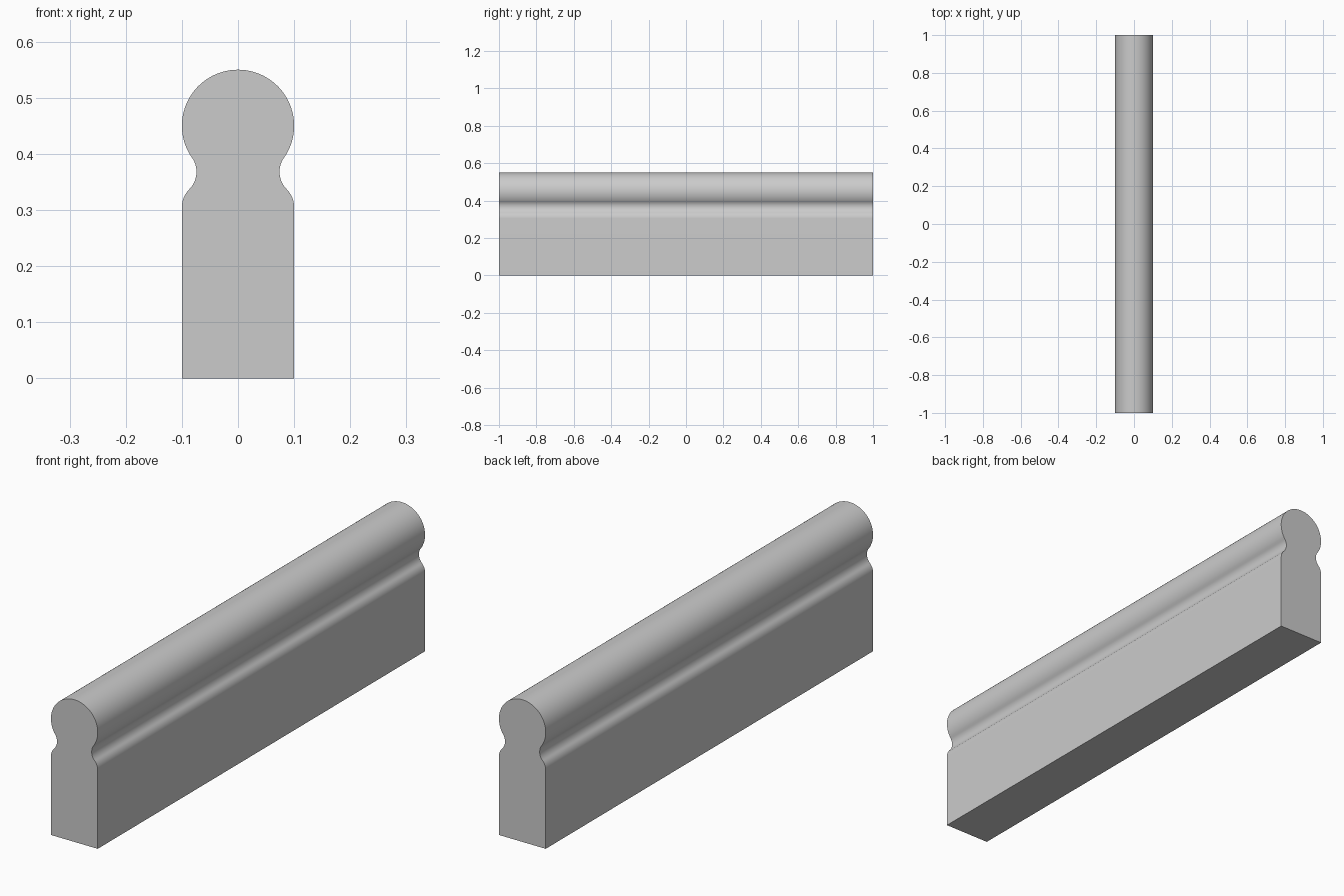
import bpy, bmesh
from math import radians, sin, cos

cube = bpy.data.objects.get("Cube")
if cube:
    bpy.data.objects.remove(cube, do_unlink=True)

grey = bpy.data.materials.new("plain grey")
grey.use_nodes = True
colour = (0.6, 0.6, 0.6, 1)
grey.diffuse_color = colour
grey.node_tree.nodes["Principled BSDF"].inputs["Base Color"].default_value = colour


def arc(cx, cz, r, start, end, steps):
    """Points along an arc, angles in degrees."""
    angles = [radians(start + (end - start) * i / steps) for i in range(steps + 1)]
    return [(cx + r * cos(a), cz + r * sin(a)) for a in angles]


# Half profile: base corner, rounded shoulder, hollow neck, round handrail
half = [(0.1, 0)]
half += arc(0.0547, 0.305, 0.0453, 0, 45, 8)
half += arc(0.118, 0.368, 0.044, 225, 145, 14)[1:]
half += arc(0, 0.45, 0.1, -35, 90, 32)[1:]
profile = half + [(-x, z) for x, z in reversed(half[:-1])]

# Extrude the mirrored profile along the length
bm = bmesh.new()
front = bm.faces.new([bm.verts.new((x, -1, z)) for x, z in profile])
back = bmesh.ops.extrude_face_region(bm, geom=[front], use_keep_orig=True)
moved = [v for v in back["geom"] if isinstance(v, bmesh.types.BMVert)]
bmesh.ops.translate(bm, verts=moved, vec=(0, 2, 0))
bmesh.ops.recalc_face_normals(bm, faces=bm.faces)

mesh = bpy.data.meshes.new("handrail_wall")
bm.to_mesh(mesh)
bm.free()
mesh.materials.append(grey)
rail = bpy.data.objects.new("handrail_wall", mesh)
bpy.context.collection.objects.link(rail)

# Smooth curves, sharp ends and base
bpy.ops.object.select_all(action="DESELECT")
rail.select_set(True)
bpy.context.view_layer.objects.active = rail
bpy.ops.object.shade_smooth_by_angle(angle=radians(30))
